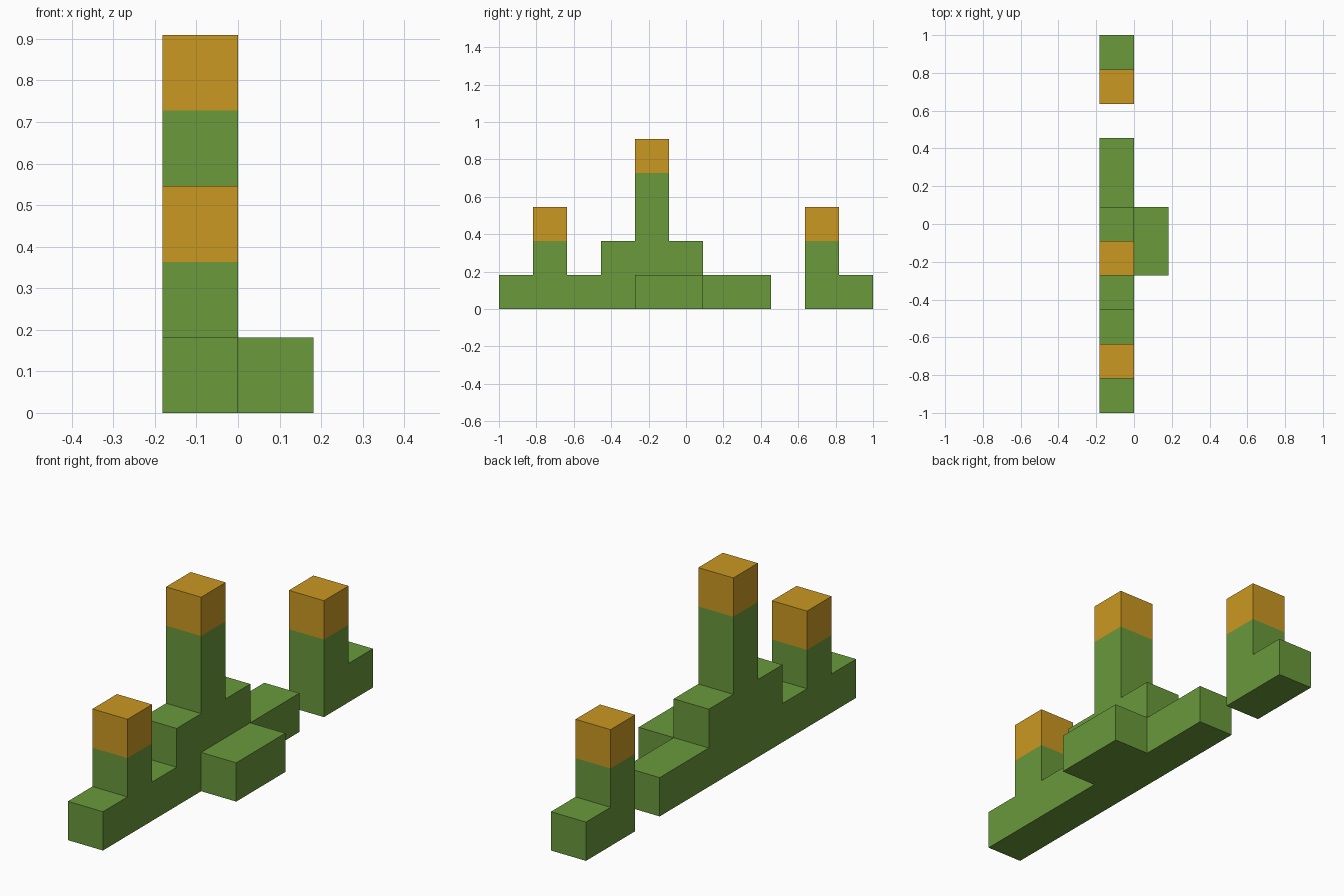
import bpy, bmesh
from mathutils import Vector

if "Cube" in bpy.data.objects:
    bpy.data.objects.remove(bpy.data.objects["Cube"])

U = 2 / 11  # edge of one cube


def material(name, rgb):
    m = bpy.data.materials.new(name)
    m.diffuse_color = (*rgb, 1)
    m.use_nodes = True
    m.node_tree.nodes["Principled BSDF"].inputs["Base Color"].default_value = m.diffuse_color
    return m


GREEN = material("leaf green", (0.144, 0.319, 0.0437))
GOLD = material("golden orange", (0.591, 0.314, 0.016))


def block_shape(name, columns):
    """Outer skin of stacked cubes; columns maps (x, y) cells to heights.
    Stacks of three or more get a gold top cube."""
    cells = {(x, y, z) for (x, y), h in columns.items() for z in range(h)}
    bm = bmesh.new()
    for cell in cells:
        x, y, z = cell
        h = columns[x, y]
        gold = h >= 3 and z == h - 1
        for axis in range(3):
            for sign in (-1, 1):
                n = Vector((0, 0, 0))
                n[axis] = sign
                if tuple(int(c + d) for c, d in zip(cell, n)) in cells:
                    continue  # covered by a neighbouring cube
                a, b = Vector((0, 0, 0)), Vector((0, 0, 0))
                a[(axis + 1) % 3] = 0.5
                b[(axis + 2) % 3] = 0.5 * sign
                mid = Vector(cell) + Vector((0.5, 0.5, 0.5)) + n * 0.5
                corners = (mid - a - b, mid + a - b, mid + a + b, mid - a + b)
                f = bm.faces.new([bm.verts.new(p * U - Vector((0, 1, 0))) for p in corners])
                f.material_index = int(gold)
    bmesh.ops.remove_doubles(bm, verts=bm.verts, dist=1e-4)
    # join coplanar cube faces of the same colour
    bmesh.ops.dissolve_limit(bm, angle_limit=0.01, verts=bm.verts,
                             edges=bm.edges, delimit={'MATERIAL'})
    mesh = bpy.data.meshes.new(name)
    bm.to_mesh(mesh)
    bm.free()
    mesh.materials.append(GREEN)
    mesh.materials.append(GOLD)
    obj = bpy.data.objects.new(name, mesh)
    bpy.context.collection.objects.link(obj)


# Long stepped wall with two towers and a low step on its right side
wall = {(-1, y): h for y, h in enumerate([1, 3, 1, 2, 5, 2, 1, 1])}
wall.update({(0, 4): 1, (0, 5): 1})
block_shape("stepped_wall", wall)

# Separate tower with a low block behind it
block_shape("rear_tower", {(-1, 9): 3, (-1, 10): 1})
